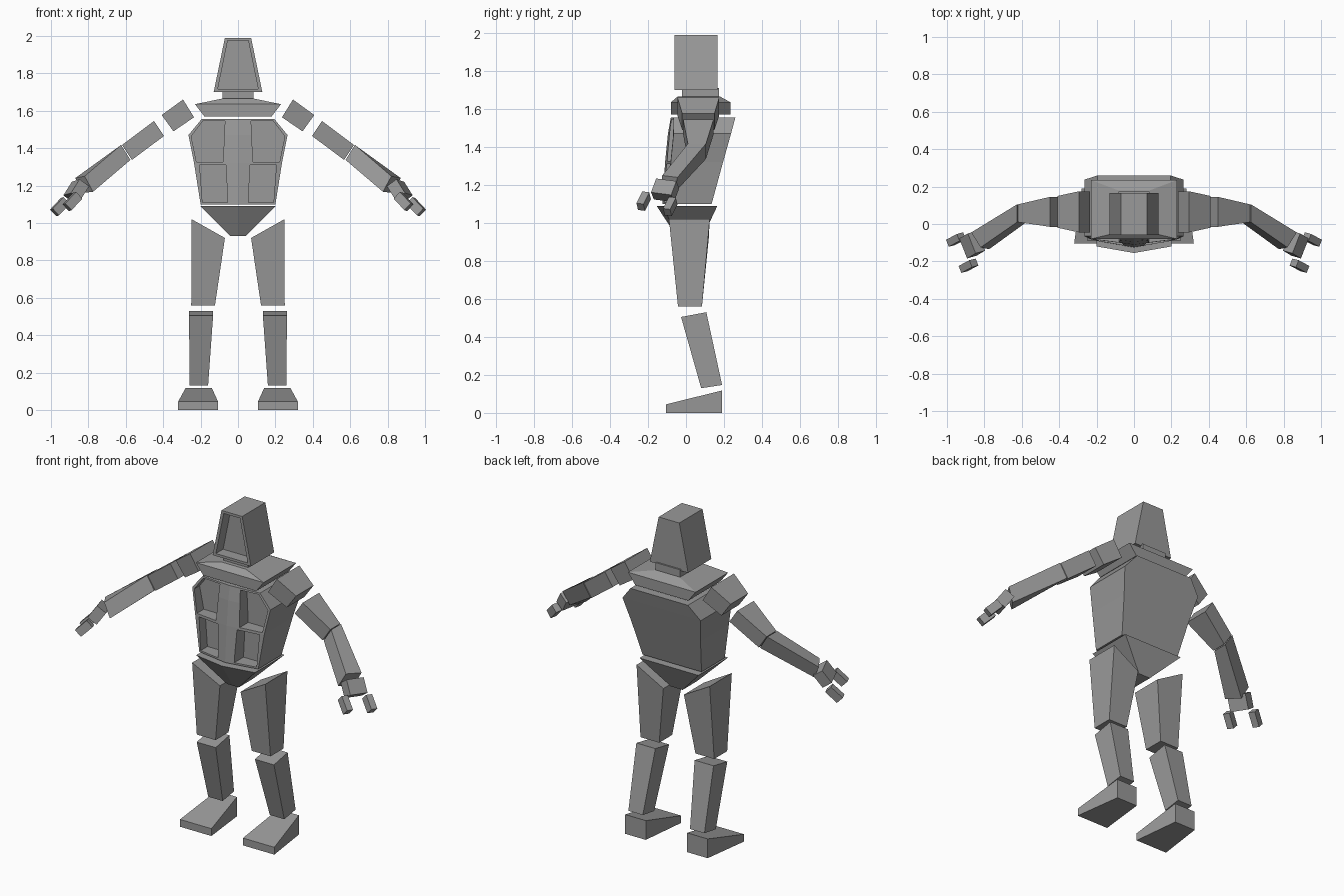
import bpy
import bmesh
from mathutils import Vector

if "Cube" in bpy.data.objects:
    bpy.data.objects.remove(bpy.data.objects["Cube"])

grey = bpy.data.materials.new("mid grey")
grey.diffuse_color = (0.32, 0.32, 0.32, 1)
grey.use_nodes = True
grey.node_tree.nodes["Principled BSDF"].inputs["Base Color"].default_value = grey.diffuse_color


def make(name, bm):
    bmesh.ops.recalc_face_normals(bm, faces=bm.faces)
    me = bpy.data.meshes.new(name)
    bm.to_mesh(me)
    bm.free()
    me.materials.append(grey)
    ob = bpy.data.objects.new(name, me)
    bpy.context.collection.objects.link(ob)
    return ob


def loft(name, rings, sx=1):
    """Skin a list of equal-length rings and cap both ends."""
    bm = bmesh.new()
    vs = [[bm.verts.new((sx * x, y, z)) for x, y, z in r] for r in rings]
    n = len(rings[0])
    for a, b in zip(vs, vs[1:]):
        for i in range(n):
            j = (i + 1) % n
            bm.faces.new((a[i], a[j], b[j], b[i]))
    bm.faces.new(vs[0])
    bm.faces.new(vs[-1])
    return make(name, bm)


def rect(x0, x1, y0, y1, z):
    return [(x0, y0, z), (x1, y0, z), (x1, y1, z), (x0, y1, z)]


def arm_end(top, bot, y0, y1):
    return [(top[0], y0, top[1]), (top[0], y1, top[1]),
            (bot[0], y1, bot[1]), (bot[0], y0, bot[1])]


def block(name, centre, axis, spread, size, sx):
    """Box turned along an axis: size is (length, width, thickness)."""
    c, a = Vector(centre), Vector(axis).normalized()
    t = a.cross(Vector(spread)).normalized()
    s = t.cross(a)
    rings = []
    for e in (-0.5, 0.5):
        rings.append([c + a * e * size[0] + s * u * size[1] + t * v * size[2]
                      for u, v in ((-.5, -.5), (.5, -.5), (.5, .5), (-.5, .5))])
    loft(name, rings, sx)


def pocket(ob, outline, depth_y, sx=1):
    """Cut a straight recess with an x-z outline into the front."""
    cut = loft("cutter", [[(x, y, z) for x, z in outline] for y in (-0.4, depth_y)], sx)
    mod = ob.modifiers.new("recess", "BOOLEAN")
    mod.operation, mod.solver, mod.object = "DIFFERENCE", "EXACT", cut
    bpy.context.view_layer.objects.active = ob
    bpy.ops.object.modifier_apply(modifier=mod.name)
    bpy.data.objects.remove(cut)


# head with recessed face
head = loft("head", [rect(-.13, .13, -.06, .165, 1.70), rect(-.07, .07, -.06, .165, 1.99)])
pocket(head, [(-.108, 1.715), (.108, 1.715), (.055, 1.975), (-.055, 1.975)], 0.01)

# neck and collar
loft("neck", [rect(-.083, .083, -.02, .175, 1.65), rect(-.083, .083, -.02, .175, 1.71)])
loft("collar", [rect(-.18, .18, -.08, .235, 1.57), rect(-.23, .23, -.08, .235, 1.635),
                rect(-.085, .085, -.045, .18, 1.665)])

# torso: half width, front centre y, front side y, back y, height
rows = [(.20, -.125, -.09, .135, 1.10), (.235, -.11, -.08, .195, 1.32),
        (.265, -.095, -.065, .237, 1.47), (.195, -.08, -.065, .26, 1.555)]
torso = loft("torso", [[(0, c, z), (w, f, z), (w, b, z), (-w, b, z), (-w, f, z)]
                       for w, c, f, b, z in rows])
for sx in (1, -1):
    pocket(torso, [(.07, 1.545), (.188, 1.545), (.25, 1.463), (.222, 1.326), (.08, 1.326)], -.015, sx)
    pocket(torso, [(.065, 1.31), (.205, 1.31), (.19, 1.11), (.055, 1.11)], -.025, sx)

# pelvis
loft("pelvis", [[(0, -.155, 1.09), (.2, -.12, 1.09), (.2, .165, 1.09), (0, .165, 1.09),
                 (-.2, .165, 1.09), (-.2, -.12, 1.09)],
                [(0, -.05, .93), (.04, -.05, .93), (.04, .09, .93), (0, .09, .93),
                 (-.04, .09, .93), (-.04, -.05, .93)]])

for side, sx in (("right", 1), ("left", -1)):
    # arm
    loft(side + "_shoulder", [arm_end((.294, 1.66), (.235, 1.565), -.045, .175),
                              arm_end((.408, 1.577), (.345, 1.49), -.02, .15)], sx)
    loft(side + "_upper_arm", [arm_end((.449, 1.545), (.396, 1.465), -.015, .145),
                               arm_end((.62, 1.417), (.567, 1.337), .01, .105)], sx)
    loft(side + "_forearm", [arm_end((.625, 1.417), (.575, 1.337), .01, .105),
                             [(.82, -.125, 1.25), (.87, -.045, 1.24),
                              (.83, -.06, 1.16), (.775, -.135, 1.167)]], sx)
    # hand with two fingers
    block(side + "_palm", (.865, -.11, 1.172), (.05, -.03, -.08), (-.35, -.93, .1),
          (.09, .115, .065), sx)
    for i, c in enumerate(((.952, -.083, 1.087), (.885, -.223, 1.115))):
        block(f"{side}_finger_{i + 1}", c, (.065, -.035, -.07), (-.35, -.93, .1),
              (.09, .04, .05), sx)
    # leg
    loft(side + "_thigh", [[(.07, -.075, .92), (.248, -.09, 1.02), (.248, .125, 1.02), (.07, .12, .92)],
                           rect(.123, .25, -.042, .084, .56)], sx)
    loft(side + "_shin", [[(.133, -.026, .505), (.262, -.026, .505), (.262, .107, .53), (.133, .107, .53)],
                          [(.16, .08, .13), (.258, .08, .13), (.258, .19, .147), (.16, .19, .147)]], sx)
    # foot: wedge, wide at the toe
    loft(side + "_foot", [[(.107, -.105, 0), (.32, -.105, 0), (.32, -.105, .045), (.107, -.105, .045)],
                          [(.14, .19, 0), (.28, .19, 0), (.28, .19, .118), (.14, .19, .118)]], sx)
